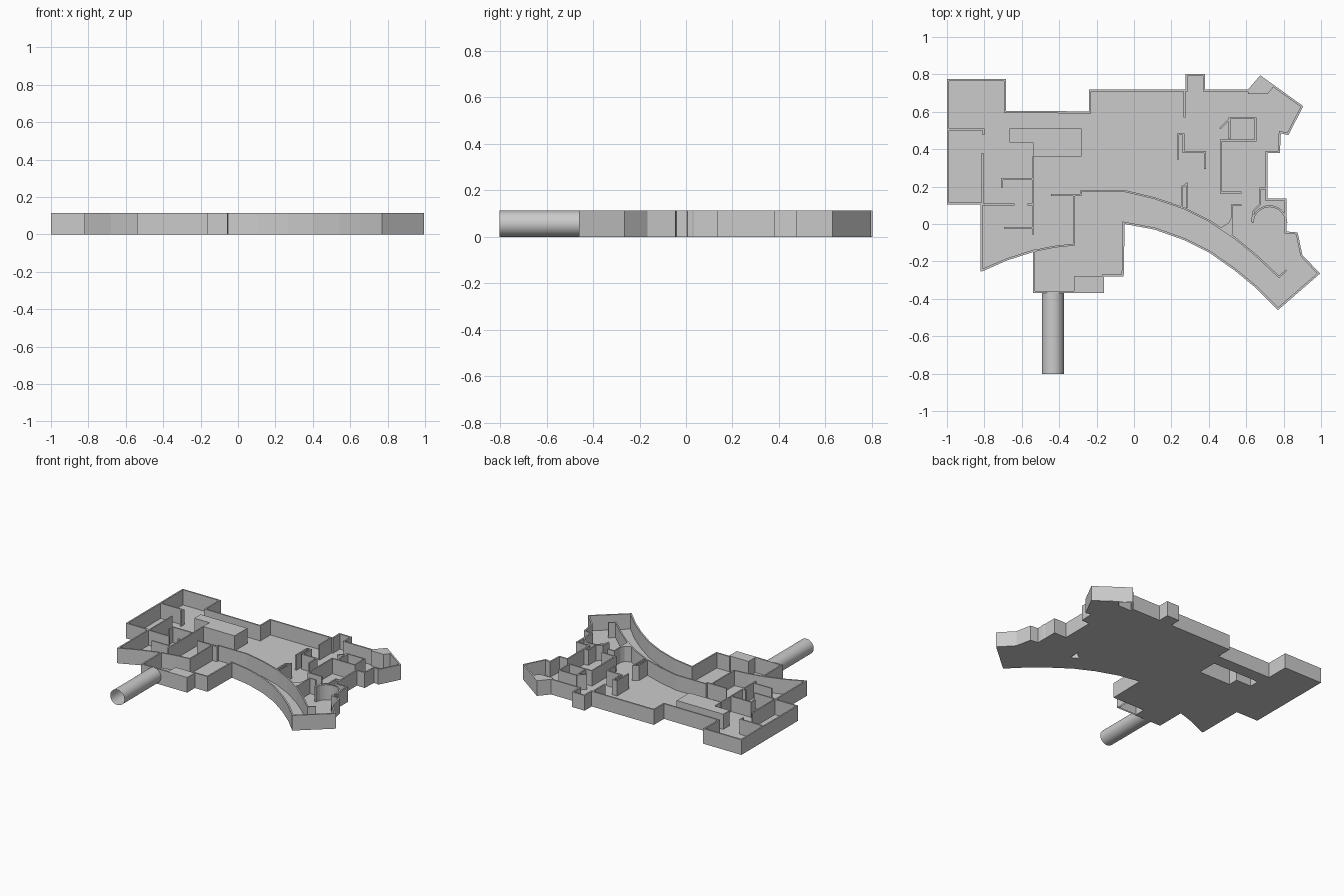
import bpy, math
from mathutils import Vector
from mathutils.geometry import tessellate_polygon

if "Cube" in bpy.data.objects:
    bpy.data.objects.remove(bpy.data.objects["Cube"])

H, T = 0.113, 0.011  # wall height and thickness


def make(name, verts, faces):
    me = bpy.data.meshes.new(name)
    me.from_pydata([tuple(v) for v in verts], [], faces)
    ob = bpy.data.objects.new(name, me)
    bpy.context.collection.objects.link(ob)
    return ob


def wall(name, pts, closed=False, a=T / 2, b=-T / 2):
    """Mitred wall following a plan line; a and b are left-hand offsets."""
    P = [Vector(p) for p in pts]
    n = len(P)
    verts = []
    for i, p in enumerate(P):
        prev = P[i - 1] if (closed or i > 0) else None
        nxt = P[(i + 1) % n] if (closed or i < n - 1) else None
        d1 = (p - prev).normalized() if prev is not None else (nxt - p).normalized()
        d2 = (nxt - p).normalized() if nxt is not None else d1
        n1, n2 = Vector((-d1.y, d1.x)), Vector((-d2.y, d2.x))
        m = (n1 + n2) / max(1 + n1.dot(n2), 0.3)
        for off in (a, b):
            q = p + m * off
            verts += [(q.x, q.y, 0), (q.x, q.y, H)]
    faces = []
    for i in range(n if closed else n - 1):
        k, j = 4 * i, 4 * ((i + 1) % n)
        faces += [(k + 1, k, j, j + 1), (k + 2, k + 3, j + 3, j + 2),
                  (k + 3, k + 1, j + 1, j + 3)]
    if not closed:
        e = 4 * (n - 1)
        faces += [(0, 1, 3, 2), (e, e + 2, e + 3, e + 1)]
    return make(name, verts, faces)


def block(name, pts):
    """Closed-top block, open underneath."""
    n = len(pts)
    verts = [(x, y, z) for z in (0, H) for x, y in pts]
    faces = [(i, (i + 1) % n, n + (i + 1) % n, n + i) for i in range(n)]
    return make(name, verts, faces + [tuple(range(n, 2 * n))])


# Perimeter of the plan, clockwise from the back left corner
north = [(-1, .775), (-.685, .775), (-.685, .605), (-.24, .602), (-.24, .72),
         (.275, .72), (.275, .803), (.38, .803), (.38, .72), (.61, .72)]
east = [(.905, .63), (.825, .475), (.785, .485), (.78, .38), (.715, .38),
        (.715, .135), (.815, .135), (.815, -.04), (.875, -.045), (.90, -.165),
        (.995, -.265), (.77, -.46), (.655, -.345), (.54, -.25), (.405, -.155),
        (.265, -.085), (.11, -.03), (-.05, 0), (-.055, -.28), (-.16, -.28)]
west = [(-.54, -.37), (-.54, -.15), (-.68, -.195), (-.82, -.255), (-.82, .105),
        (-1, .105)]
wall("outer_wall", north + [(.675, .795)] + east + [(-.16, -.37)] + west,
     True, 0, -T)

# Solid blocks
store = [(-.665, .51), (-.665, .435), (-.54, .435), (-.54, .36), (-.28, .36), (-.28, .51)]
wedge = [(.46, -.02), (.52, -.055), (.52, .035), (.505, .005)]
block("store_block", store)
block("wedge_block", wedge)
block("front_corner_block", [(-.32, -.37), (-.16, -.37), (-.16, -.28), (-.32, -.28)])
block("back_corner_block", [(.61, .72), (.61, .695), (.715, .695), (.75, .738), (.675, .795)])

# Floor, left open beneath the blocks
plan = north + [(.61, .695), (.715, .695), (.75, .738)] + east + \
    [(-.32, -.28), (-.32, -.37)] + west
loops = [[Vector((x, y, 0)) for x, y in l] for l in (plan, store, wedge)]
tris = tessellate_polygon(loops)
fv = [v for l in loops for v in l]
fixed = []
for t in tris:
    p, q, r = (fv[i] for i in t)
    up = (q - p).cross(r - p).z > 0
    fixed.append(tuple(t) if up else tuple(reversed(t)))
make("floor", fv, fixed)

# Interior partitions
partitions = {
    "west_room": [(-1, .505), (-.805, .505), (-.805, .475)],
    "west_side": [(-.81, .38), (-.81, .105)],
    "west_front": [(-.82, .105), (-.64, .105)],
    "west_stub": [(-.57, .105), (-.54, .105)],
    "hall_nook": [(-.705, .195), (-.705, .24), (-.54, .24)],
    "hall_spine": [(-.54, .36), (-.54, -.055)],
    "hall_front": [(-.695, -.02), (-.54, -.02)],
    "curved_front": [(-.32, .155), (-.32, -.11), (-.43, -.122), (-.54, -.145), (-.68, -.19), (-.815, -.25)],
    "corridor": [(-.445, .155), (-.285, .155), (-.285, .175), (-.045, .175), (.11, .138),
                 (.265, .085), (.405, .015), (.54, -.075), (.655, -.17), (.775, -.283), (.815, -.247)],
    "back_stub": [(.27, .72), (.27, .57)],
    "centre_step": [(.235, .345), (.235, .48), (.265, .48), (.265, .385), (.38, .385), (.38, .295)],
    "pillar": [(.255, .09), (.255, .195), (.282, .215), (.282, .085)],
    "small_room": [(.51, .455), (.51, .565), (.65, .565), (.65, .447), (.465, .447), (.465, .168), (.575, .168)],
    "small_room_wing": [(.46, .51), (.51, .56)],
    "east_stub": [(.575, .1), (.523, .1), (.523, -.055)],
    "round_room_side": [(.63, .01), (.64, .07), (.675, .105), (.675, .19), (.715, .19)],
    "round_room": [(.725 + .09 * math.cos(a), .005 + .09 * math.sin(a))
                   for a in (math.pi * i / 14 for i in range(15))],
}
for name, pts in partitions.items():
    wall(name + "_partition", pts, a=T * .45, b=-T * .45)

# Entrance tunnel
bpy.ops.mesh.primitive_cylinder_add(vertices=32, radius=.0585, depth=.433, end_fill_type='NOTHING',
                                    location=(-.434, -.5865, .0565), rotation=(math.pi / 2, 0, 0))
tunnel = bpy.context.object
tunnel.name = "entrance_tunnel"
tunnel.scale = (1, .0565 / .0585, 1)
bpy.ops.object.shade_smooth_by_angle()
